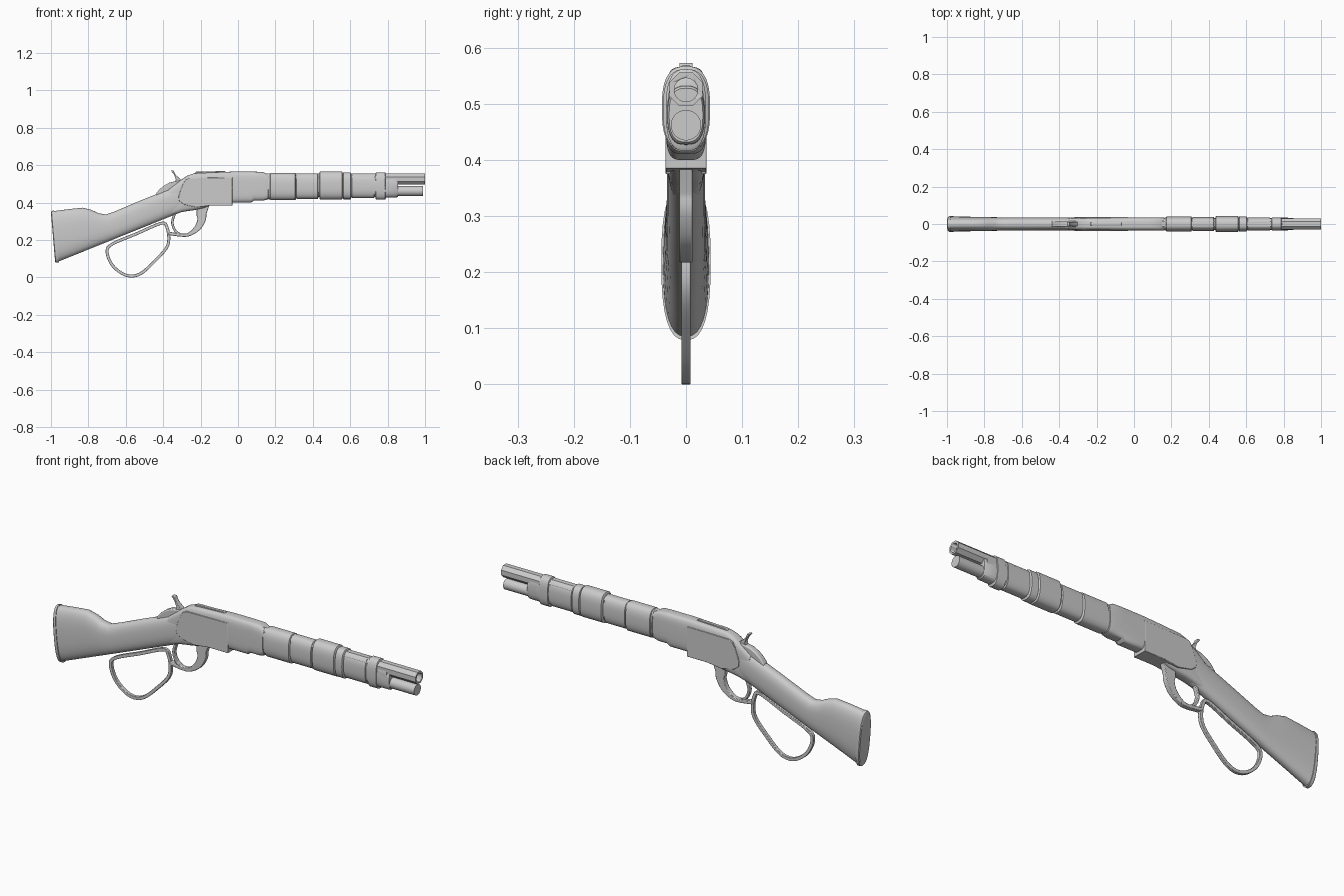
import bpy, bmesh, math
from mathutils import Vector

if "Cube" in bpy.data.objects:
    bpy.data.objects.remove(bpy.data.objects["Cube"])


def finish(name, bm, angle=35, bevel=0.0):
    bmesh.ops.recalc_face_normals(bm, faces=bm.faces[:])
    me = bpy.data.meshes.new(name)
    bm.to_mesh(me)
    bm.free()
    ob = bpy.data.objects.new(name, me)
    bpy.context.collection.objects.link(ob)
    if bevel:
        m = ob.modifiers.new("bevel", 'BEVEL')
        m.width, m.segments, m.limit_method = bevel, 2, 'ANGLE'
    bpy.context.view_layer.objects.active = ob
    ob.select_set(True)
    bpy.ops.object.shade_smooth_by_angle(angle=math.radians(angle))
    ob.select_set(False)
    return ob


def bridge(bm, rings, cap=True, closed=False):
    pairs = list(zip(rings, rings[1:])) + ([(rings[-1], rings[0])] if closed else [])
    for a, b in pairs:
        n = len(a)
        for i in range(n):
            j = (i + 1) % n
            bm.faces.new((a[i], a[j], b[j], b[i]))
    if cap and not closed:
        bm.faces.new(rings[0])
        bm.faces.new(rings[-1])


def loft(name, sections, power=2.6, n=32, angle=35):
    """Sections are (x_top, z_top, x_bottom, z_bottom, half_width) superellipses."""
    bm = bmesh.new()
    rings = []
    for xt, zt, xb, zb, w in sections:
        ring = []
        for i in range(n):
            t = 2 * math.pi * i / n
            c, s = math.cos(t), math.sin(t)
            y = w * math.copysign(abs(c) ** (2 / power), c)
            f = (1 + math.copysign(abs(s) ** (2 / power), s)) / 2
            ring.append(bm.verts.new((xb + (xt - xb) * f, y, zb + (zt - zb) * f)))
        rings.append(ring)
    bridge(bm, rings)
    return finish(name, bm, angle)


def prism(name, pts, w, bevel=0.002):
    """Side profile (x, z) extruded to both sides."""
    bm = bmesh.new()
    bridge(bm, [[bm.verts.new((x, y, z)) for x, z in pts] for y in (-w, w)])
    return finish(name, bm, 35, bevel)


def ribbon(name, pts, w, closed=False, steps=6, bevel=0.003):
    """Smooth strap through (x, z, thickness) points in the side plane."""
    P = [Vector(p) for p in pts]
    n = len(P)
    get = (lambda i: P[i % n]) if closed else (lambda i: P[max(0, min(n - 1, i))])
    path = []
    for i in range(n if closed else n - 1):
        a, b, c, d = (get(i + k) for k in (-1, 0, 1, 2))
        for s in range(steps):
            t = s / steps
            path.append(0.5 * (2 * b + (c - a) * t + (2 * a - 5 * b + 4 * c - d) * t * t
                               + (3 * b - a - 3 * c + d) * t ** 3))
    if not closed:
        path.append(P[-1])
    bm = bmesh.new()
    rings = []
    m = len(path)
    for i, p in enumerate(path):
        q = path[(i + 1) % m] if closed else path[min(i + 1, m - 1)]
        o = path[i - 1] if closed else path[max(i - 1, 0)]
        d = Vector((q.x - o.x, q.y - o.y)).normalized()
        h = p.z / 2
        rings.append([bm.verts.new((p.x - d.y * h * k, y, p.y + d.x * h * k))
                      for k, y in ((1, -w), (1, w), (-1, w), (-1, -w))])
    bridge(bm, rings, closed=closed)
    return finish(name, bm, 40, bevel)


def cylinder(name, x0, x1, z, r, n):
    bm = bmesh.new()
    bridge(bm, [[bm.verts.new((x, r * math.cos(2 * math.pi * (i + .5) / n),
                               z + r * math.sin(2 * math.pi * (i + .5) / n)))
                 for i in range(n)] for x in (x0, x1)])
    return finish(name, bm)


# Stock: straight belly, raised comb and slim wrist
stock = [(-.985, .355, -.962, .041), (-.90, .366, -.88, .039), (-.83, .373, -.81, .038),
         (-.785, .362, -.76, .037), (-.745, .343, -.715, .036), (-.705, .337, -.66, .035),
         (-.66, .353, -.61, .035), (-.52, .412, -.48, .034), (-.42, .452, -.38, .034),
         (-.33, .49, -.29, .034)]
loft("stock", [(xt, zt, xb, .08 + .403 * (xb + .973), w) for xt, zt, xb, w in stock])
loft("butt_plate", [(-1, .345, -.978, .085, .039), (-.997, .355, -.974, .079, .043),
                    (-.984, .359, -.958, .079, .044)])

# Receiver with flat sides
body = [(-.37, .472, .33, .030), (-.30, .525, .35, .034), (-.27, .545, .355, .035),
        (-.235, .557, .36, .035), (-.18, .56, .372, .035), (-.13, .562, .395, .035),
        (-.03, .566, .40, .036), (.07, .566, .40, .036), (.085, .566, .411, .036),
        (.135, .564, .411, .036), (.16, .55, .418, .034)]
loft("receiver", [(x, t, x, b, w) for x, t, b, w in body], 4.2, 40)
prism("side_plates", [(-.26, .532), (-.03, .535), (-.03, .385), (-.14, .385), (-.22, .375),
                      (-.29, .39), (-.315, .41), (-.318, .435), (-.295, .50), (-.28, .524)], .0365)
prism("top_cover", [(-.24, .55), (-.225, .566), (-.07, .569), (-.055, .55)], .008)

# Hammer and its rounded housing
prism("hammer_housing", [(-.44, .43), (-.44, .446), (-.42, .472), (-.395, .492), (-.365, .508),
                         (-.31, .52), (-.28, .50), (-.30, .43)], .016, .006)
prism("hammer", [(-.36, .573), (-.345, .573), (-.333, .548), (-.30, .52), (-.30, .48),
                 (-.35, .48), (-.332, .525), (-.343, .552)], .012)

# Lever: trigger guard and large loop
ribbon("guard_front", [(-.185, .40, .07), (-.195, .345, .055), (-.195, .31, .045),
                       (-.217, .265, .033), (-.26, .232, .02), (-.30, .226, .016),
                       (-.37, .236, .018)], .012)
ribbon("guard_rear", [(-.30, .226, .012), (-.335, .25, .013), (-.351, .295, .013),
                      (-.335, .35, .014)], .010)
ribbon("lever_loop", [(x, z, .016) for x, z in (
    (-.41, .29), (-.54, .235), (-.67, .18), (-.70, .14), (-.675, .07), (-.62, .022),
    (-.565, .008), (-.51, .028), (-.44, .093), (-.385, .155), (-.37, .205), (-.38, .268))],
    .008, True)

# Fore-end core with wrapped bands
wraps = [("fore_end", .15, .845, .548, .43, .033), ("wrap_1", .16, .25, .556, .417, .036),
         ("wrap_2", .17, .31, .559, .414, .040), ("wrap_3", .31, .43, .557, .420, .037),
         ("wrap_4", .435, .56, .567, .417, .043), ("wrap_5", .56, .605, .562, .418, .041),
         ("wrap_6", .605, .73, .556, .424, .036), ("barrel_band", .735, .79, .562, .416, .036)]
for name, x0, x1, t, b, w in wraps:
    e = .006
    loft(name, [(x0, t - e, x0, b + e, w - e), (x0 + .004, t, x0 + .004, b, w),
                (x1 - .004, t, x1 - .004, b, w), (x1, t - e, x1, b + e, w - e)], 2.7, 40)
loft("fore_end_cap", [(.785, .535, .785, .427, .034), (.85, .532, .85, .428, .033),
                      (.855, .528, .855, .432, .030)], 2.7, 40)

# Octagonal barrel with bore, magazine tube below
barrel = cylinder("barrel", .1, 1.0, .526, .032, 8)
bore = cylinder("bore_cutter", .7, 1.1, .525, .021, 32)
bore.hide_render = True
bore.hide_viewport = True
cut = barrel.modifiers.new("bore", 'BOOLEAN')
cut.operation, cut.object, cut.solver = 'DIFFERENCE', bore, 'EXACT'
cylinder("magazine_tube", .1, .99, .462, .027, 32)
